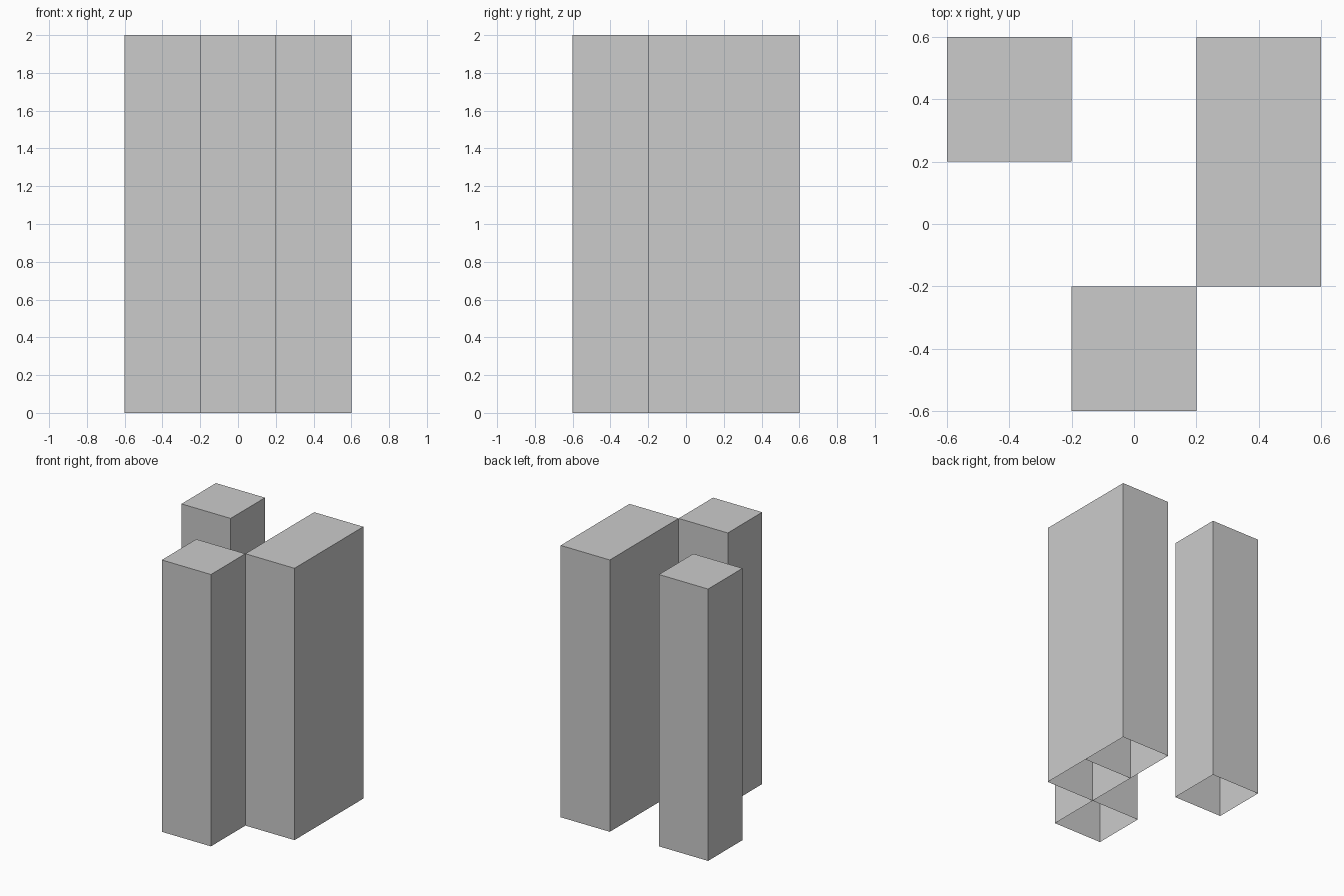
import bpy
import bmesh

if "Cube" in bpy.data.objects:
    bpy.data.objects.remove(bpy.data.objects["Cube"])

CELL = 0.4
HEIGHT = 2.0

grey = bpy.data.materials.new("light grey")
grey.diffuse_color = (0.6, 0.6, 0.6, 1.0)
grey.use_nodes = True
grey.node_tree.nodes["Principled BSDF"].inputs["Base Color"].default_value = grey.diffuse_color


def hollow_column(name, x, y):
    """Square column with a closed top and an open underside."""
    bm = bmesh.new()
    bmesh.ops.create_cube(bm, size=1.0)
    bmesh.ops.scale(bm, vec=(CELL, CELL, HEIGHT), verts=bm.verts)
    bmesh.ops.translate(bm, vec=(0, 0, HEIGHT / 2), verts=bm.verts)
    bm.normal_update()
    underside = [f for f in bm.faces if f.normal.z < -0.5]
    bmesh.ops.delete(bm, geom=underside, context='FACES_ONLY')
    mesh = bpy.data.meshes.new(name)
    bm.to_mesh(mesh)
    bm.free()
    mesh.materials.append(grey)
    obj = bpy.data.objects.new(name, mesh)
    obj.location = (x, y, 0)
    bpy.context.collection.objects.link(obj)


# Columns on a three by three grid; the two right ones touch to form a slab
hollow_column("back_left_column", -CELL, CELL)
hollow_column("back_right_column", CELL, CELL)
hollow_column("middle_right_column", CELL, 0)
hollow_column("front_column", 0, -CELL)
